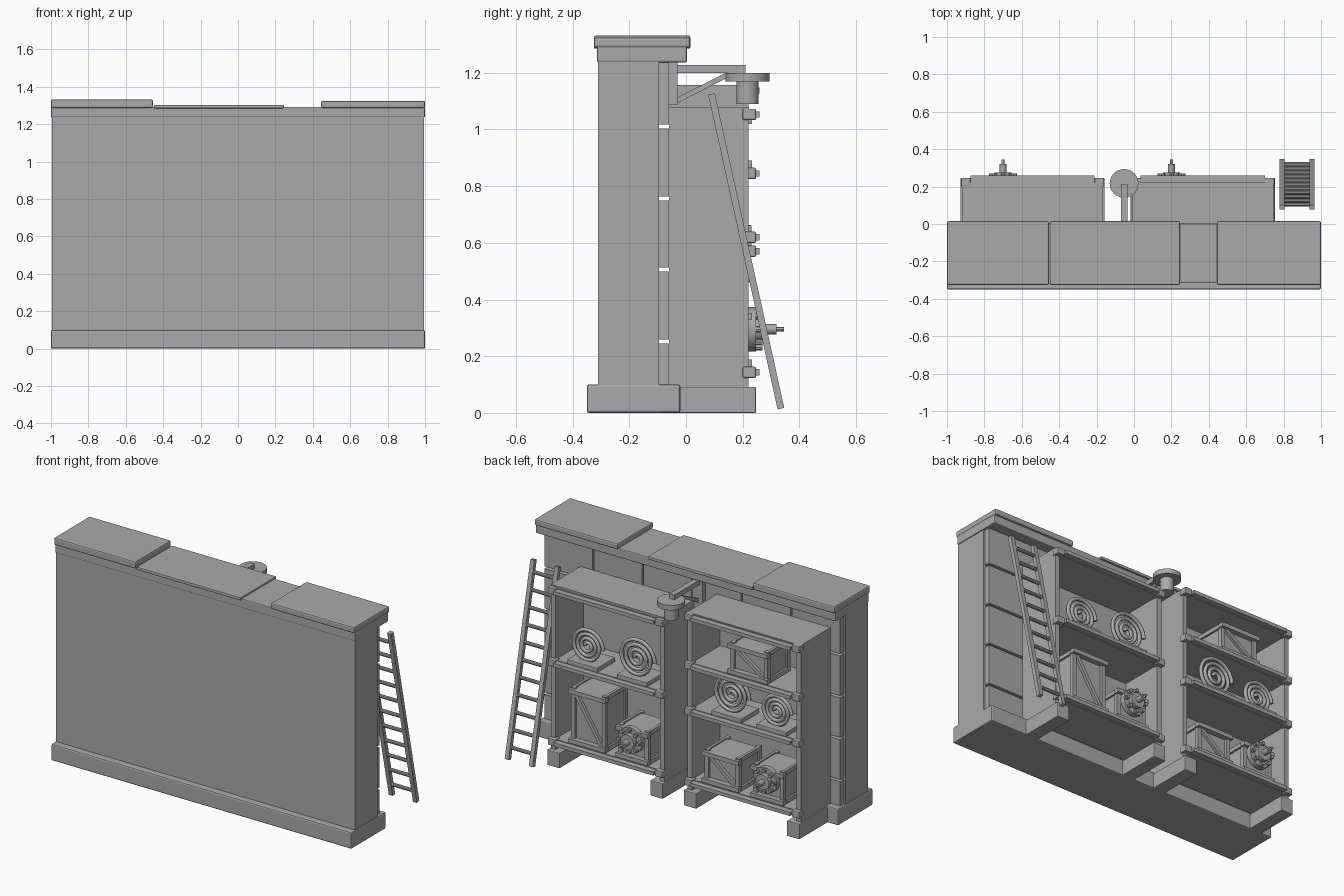
import bpy, math
from mathutils import Vector

cube = bpy.data.objects.get("Cube")
if cube:
    bpy.data.objects.remove(cube, do_unlink=True)

grey = bpy.data.materials.new("plain grey")
grey.use_nodes = True
grey.diffuse_color = (0.4, 0.4, 0.4, 1)
grey.node_tree.nodes["Principled BSDF"].inputs["Base Color"].default_value = (0.4, 0.4, 0.4, 1)


def box(name, x, y, z, bevel=0.0):
    """Box from (min, max) ranges on each axis."""
    bpy.ops.mesh.primitive_cube_add(size=1, location=[sum(r) / 2 for r in (x, y, z)])
    ob = bpy.context.object
    ob.name = name
    ob.scale = [r[1] - r[0] for r in (x, y, z)]
    bpy.ops.object.transform_apply(location=False, rotation=False, scale=True)
    ob.data.materials.append(grey)
    if bevel:
        mod = ob.modifiers.new("edge", "BEVEL")
        mod.width = bevel
        mod.segments = 2
    return ob


def beam(name, a, b, width, depth):
    """Rectangular bar from point a to point b."""
    a, b = Vector(a), Vector(b)
    half = (b - a).length / 2
    ob = box(name, (-width / 2, width / 2), (-depth / 2, depth / 2), (-half, half))
    d = (b - a).normalized()
    ob.location = (a + b) / 2
    if abs(d.x) < 1e-6:
        ob.rotation_euler = (math.atan2(-d.y, d.z), 0, 0)
    else:
        ob.rotation_euler = (0, math.atan2(d.x, d.z), 0)
    return ob


def rod(name, centre, radius, length, axis="Z", sides=24):
    bpy.ops.mesh.primitive_cylinder_add(vertices=sides, radius=radius, depth=length, location=centre)
    ob = bpy.context.object
    ob.name = name
    if axis == "Y":
        ob.rotation_euler.x = math.pi / 2
    elif axis == "X":
        ob.rotation_euler.y = math.pi / 2
    ob.data.materials.append(grey)
    bpy.ops.object.shade_smooth_by_angle()
    return ob


# Wall: core, base, beam and capping slabs
box("wall_core", (-0.995, 0.995), (-0.31, -0.095), (0.0, 1.25))
box("wall_base", (-1, 1), (-0.35, -0.02), (0, 0.1), 0.008)
box("wall_beam", (-1, 1), (-0.314, 0.003), (1.237, 1.293), 0.006)
box("cap_right", (-1, -0.455), (-0.325, 0.015), (1.288, 1.332), 0.008)
box("cap_middle", (-0.45, 0.245), (-0.325, 0.015), (1.285, 1.303), 0.004)
box("cap_left", (0.445, 1), (-0.325, 0.015), (1.288, 1.325), 0.008)

# Panels on the rear of the wall with open seams
levels = [0.0, 0.252, 0.506, 0.757, 1.01, 1.245]
for i in range(6):
    x0 = -0.99 + i * 0.33
    for low, high in zip(levels, levels[1:]):
        box("wall_panel", (x0 + 0.005, x0 + 0.325), (-0.1, -0.06), (low + 0.007, high - 0.007))


def shelf_unit(name, x0, x1, top, rails):
    """Open cabinet with feet, shelves, front rails and end clamps."""
    for sign, edge in ((1, x0), (-1, x1)):
        box(name + "_side", sorted((edge, edge + sign * 0.03)), (-0.06, 0.22), (0.006, top))
        box(name + "_foot", sorted((edge - sign * 0.008, edge + sign * 0.075)), (-0.03, 0.247), (0, 0.092), 0.004)
        for z in rails:
            box(name + "_clamp", sorted((edge - sign * 0.005, edge + sign * 0.045)), (0.2, 0.247),
                (z - 0.02, z + 0.02), 0.005)
    box(name + "_back", (x0, x1), (-0.06, -0.045), (0.13, top))
    box(name + "_top", (x0, x1), (-0.06, 0.222), (top - 0.03, top))
    for z in rails:
        box(name + "_shelf", (x0 + 0.02, x1 - 0.02), (-0.06, 0.225), (z - 0.015, z + 0.015))
        box(name + "_rail", (x0 + 0.045, x1 - 0.045), (0.22, 0.26), (z - 0.011, z + 0.011))


shelf_unit("right_shelf", -0.92, -0.165, 1.157, (0.143, 0.57, 0.845, 1.138))
shelf_unit("left_shelf", -0.01, 0.745, 1.08, (0.143, 0.62, 1.053))


def coil(x, z, radius):
    """Spiral of tube standing on a low block."""
    y, turns = 0.18, 3.5
    box("coil_block", (x - 0.1, x + 0.1), (0.06, 0.232), (z, z + 0.028), 0.004)
    curve = bpy.data.curves.new("coil", "CURVE")
    curve.dimensions = "3D"
    curve.bevel_depth = 0.011
    curve.bevel_resolution = 2
    curve.use_fill_caps = True
    line = curve.splines.new("POLY")
    steps = 90
    line.points.add(steps)
    for i, point in enumerate(line.points):
        t = i / steps
        a = t * turns * math.tau
        r = 0.014 + (radius - 0.025) * t
        point.co = (x + r * math.cos(a), y, z + radius + r * math.sin(a), 1)
    ob = bpy.data.objects.new("coil", curve)
    ob.data.materials.append(grey)
    bpy.context.collection.objects.link(ob)


for x, z, r in ((0.53, 0.635, 0.115), (0.2, 0.635, 0.13), (-0.43, 0.585, 0.13), (-0.73, 0.585, 0.11)):
    coil(x, z, r)


def crate(x, z, width, height, brace=True):
    """Box with framed edges and a diagonal brace."""
    w, y0, y1 = width / 2, 0.0, 0.215
    t = 0.025
    box("crate_body", (x - w + 0.012, x + w - 0.012), (y0 + 0.012, y1 - 0.015), (z, z + height - 0.008))
    for s in (-1, 1):
        for y in (y0, y1 - t):
            box("crate_post", sorted((x + s * w, x + s * (w - t))), (y, y + t), (z, z + height))
        for low in (z, z + height - t):
            box("crate_side_rail", sorted((x + s * w, x + s * (w - 0.016))), (y0, y1), (low, low + t))
    for low in (z + 0.006, z + height - t - 0.006):
        box("crate_front_rail", (x - w - 0.008, x + w + 0.008), (y1 - 0.015, y1 + 0.018), (low, low + t))
    if brace:
        beam("crate_brace", (x + w - t, y1 - 0.008, z + height - t), (x - w + t, y1 - 0.008, z + t), 0.022, 0.02)


crate(-0.57, 0.86, 0.25, 0.19)
crate(-0.39, 0.158, 0.23, 0.2)
crate(0.5, 0.158, 0.23, 0.335)

# Crates carrying a flanged spool with a stepped axle
for x in (-0.7, 0.2):
    z = 0.295
    crate(x, 0.158, 0.2, 0.2, False)
    rod("spool_flange", (x, 0.232, z), 0.078, 0.03, "Y")
    rod("spool_barrel", (x, 0.25, z), 0.045, 0.05, "Y")
    rod("spool_axle", (x, 0.29, z), 0.018, 0.06, "Y", 12)
    rod("spool_tip", (x, 0.325, z), 0.008, 0.04, "Y", 12)
    for i in range(8):
        a = i * math.tau / 8
        rod("spool_lug", (x + 0.064 * math.cos(a), 0.245, z + 0.064 * math.sin(a)), 0.011, 0.05, "Y", 8)

# Lamp on a wall bracket
lamp_x, lamp_y = -0.053, 0.217
box("lamp_plate", (lamp_x - 0.035, lamp_x + 0.035), (-0.065, -0.03), (1.088, 1.237))
box("lamp_arm", (lamp_x - 0.017, lamp_x + 0.017), (-0.04, 0.21), (1.2, 1.228))
beam("lamp_strut", (lamp_x, -0.03, 1.103), (lamp_x, 0.15, 1.195), 0.02, 0.018)
rod("lamp_shade", (lamp_x, lamp_y, 1.185), 0.077, 0.03)
rod("lamp_body", (lamp_x, lamp_y, 1.135), 0.039, 0.09)

# Leaning ladder
head, foot = Vector((0, 0.09, 1.125)), Vector((0, 0.335, 0.015))
rail_x = (0.791, 0.952)
for x in rail_x:
    side = Vector((x, 0, 0))
    beam("ladder_rail", side + head, side + foot, 0.026, 0.024)
for i in range(11):
    p = foot.lerp(head, (i + 0.7) / 11.4)
    rod("ladder_rung", (sum(rail_x) / 2, p.y, p.z), 0.011, rail_x[1] - rail_x[0], "X", 10)
